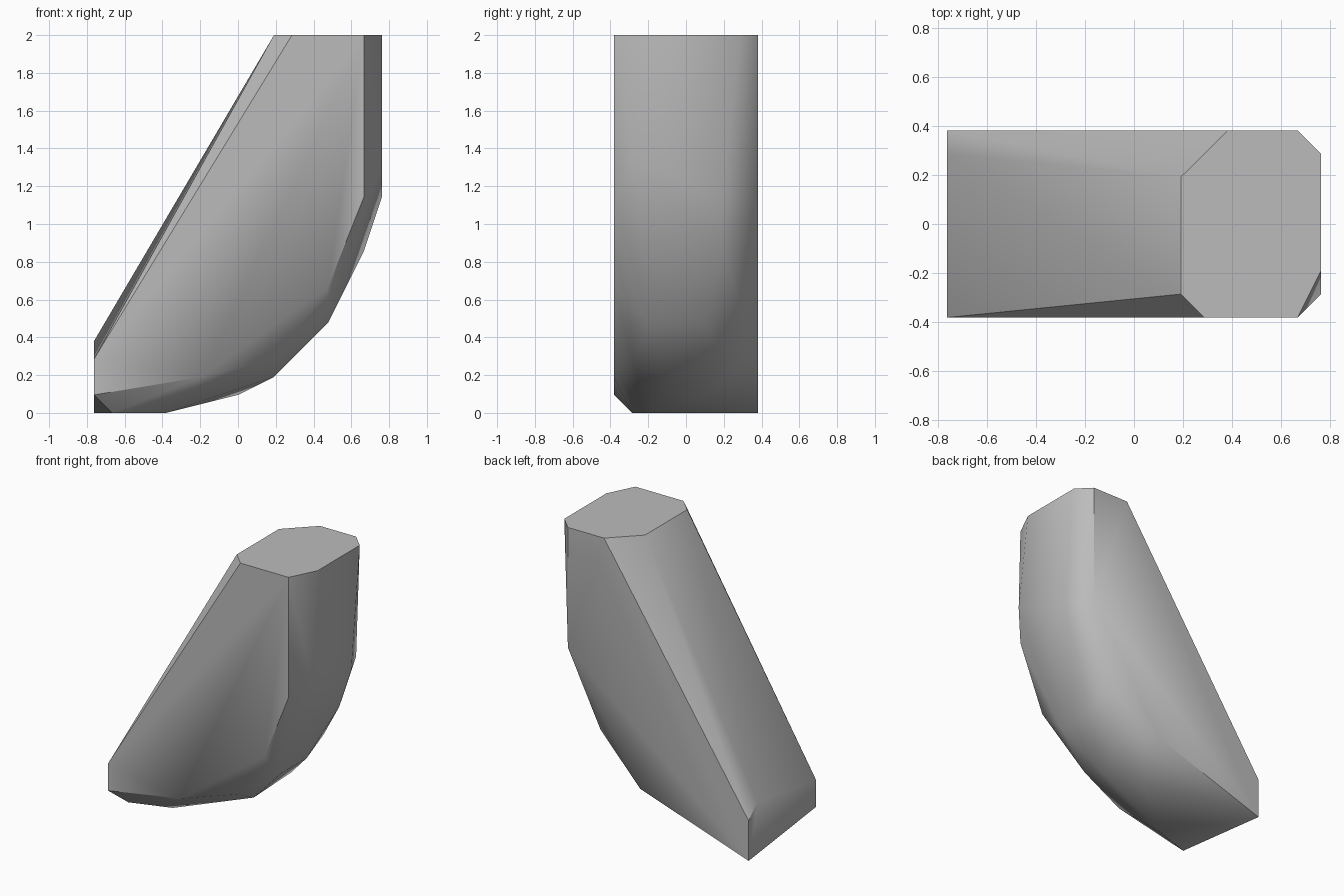
import bpy, bmesh, math
from mathutils import Vector

# Remove the default object
default = bpy.data.objects.get("Cube")
if default:
    bpy.data.objects.remove(default, do_unlink=True)

STEP = 2 / 21                      # model grid: 16 wide, 8 deep, 21 high
CENTRE = Vector((8, 4, 0))


def make_material(name, colour):
    mat = bpy.data.materials.new(name)
    mat.use_nodes = True
    mat.diffuse_color = colour
    mat.node_tree.nodes["Principled BSDF"].inputs["Base Color"].default_value = colour
    return mat


def outline_y(y, pairs):
    """Outline lying in a plane of constant depth."""
    return [(x, y, z) for x, z in pairs]


def outline_z(z, pairs):
    """Outline lying in a plane of constant height."""
    return [(x, y, z) for x, y in pairs]


# Flat outlines of the front, back, top and foot
front = outline_y(0, [(0, 1), (6, 2), (13, 7), (15, 12), (15, 21), (11, 21), (0, 3)])
back = outline_y(8, [(0, 0), (9, 3), (15, 12), (15, 21), (12, 21), (0, 3)])
top = outline_z(21, [(10, 1), (10, 6), (16, 2), (16, 7)])
foot = outline_z(0, [(1, 1), (4, 2)])

# Crest of the slope, then the points that round the curved underside
crest = [(0, 7, 4)]
underside = [(8, 5, 1), (10, 3, 2), (10, 1, 3), (11, 6, 3), (13, 2, 5), (13, 5, 5),
             (13, 7, 6), (15, 6, 9), (16, 6, 12), (16, 1, 14)]

# Wrap the outlines in one convex body
bm = bmesh.new()
for point in front + back + top + foot + crest + underside:
    bm.verts.new((Vector(point) - CENTRE) * STEP)
hull = bmesh.ops.convex_hull(bm, input=bm.verts[:])
unused = {g for key in ("geom_interior", "geom_unused") for g in hull[key]
          if isinstance(g, bmesh.types.BMVert)}
bmesh.ops.delete(bm, geom=list(unused), context="VERTS")

# Merge triangles that share a plane
bmesh.ops.dissolve_limit(bm, angle_limit=math.radians(0.5),
                         verts=bm.verts[:], edges=bm.edges[:])
bmesh.ops.recalc_face_normals(bm, faces=bm.faces[:])

mesh = bpy.data.meshes.new("curved_block")
bm.to_mesh(mesh)
bm.free()
mesh.materials.append(make_material("plain_grey", (0.5, 0.5, 0.5, 1)))
block = bpy.data.objects.new("curved_block", mesh)
bpy.context.collection.objects.link(block)

# Soft underside with crisp outlines
bpy.ops.object.select_all(action="DESELECT")
block.select_set(True)
bpy.context.view_layer.objects.active = block
bpy.ops.object.shade_smooth_by_angle(angle=math.radians(35))
